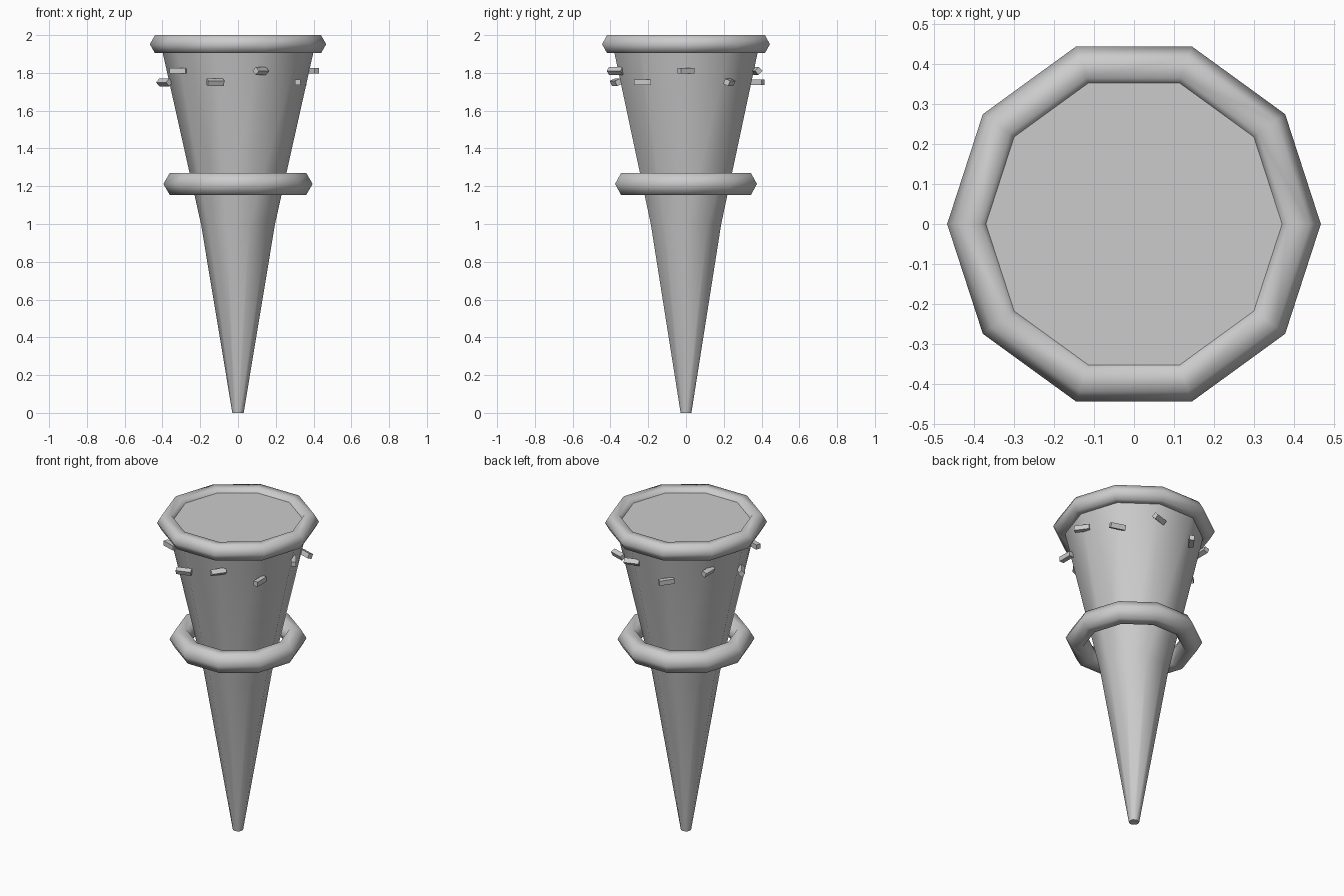
import bpy, bmesh, math
from mathutils import Matrix

cube = bpy.data.objects.get("Cube")
if cube:
    bpy.data.objects.remove(cube, do_unlink=True)

SIDES = 10
STEP = math.tau / SIDES

grey = bpy.data.materials.new("light_grey")
grey.use_nodes = True
colour = (0.6, 0.6, 0.6, 1)
grey.diffuse_color = colour
grey.node_tree.nodes["Principled BSDF"].inputs["Base Color"].default_value = colour


def finish(name, bm, smooth):
    """Turn a bmesh into an object; many-sided caps stay flat."""
    bmesh.ops.recalc_face_normals(bm, faces=bm.faces)
    for f in bm.faces:
        f.smooth = smooth and len(f.verts) == 4
        if not f.smooth:
            for e in f.edges:
                e.smooth = False
    mesh = bpy.data.meshes.new(name)
    bm.to_mesh(mesh)
    bm.free()
    mesh.materials.append(grey)
    obj = bpy.data.objects.new(name, mesh)
    bpy.context.collection.objects.link(obj)
    return obj


def lathe(name, profile, closed=False):
    """Revolve (radius, height) points around z, capping open ends."""
    bm = bmesh.new()
    loops = [[bm.verts.new((r * math.cos(i * STEP), r * math.sin(i * STEP), z))
              for i in range(SIDES)] for r, z in profile]
    pairs = list(zip(loops, loops[1:]))
    if closed:
        pairs.append((loops[-1], loops[0]))
    else:
        bm.faces.new(loops[0])
        bm.faces.new(loops[-1])
    for a, b in pairs:
        for i in range(SIDES):
            j = (i + 1) % SIDES
            bm.faces.new((a[i], a[j], b[j], b[i]))
    return finish(name, bm, True)


def ring(name, radius, thickness, z):
    """Ring with a hexagonal section, one corner pointing outward."""
    section = [(radius + thickness * math.cos(k * math.tau / 6),
                z + thickness * math.sin(k * math.tau / 6)) for k in range(6)]
    return lathe(name, section, closed=True)


# Tapered body, flaring out above its waist
lathe("cone_body", [(0.03, 0), (0.196, 1.0), (0.414, 1.975)])

# Rim around the top and loose collar around the middle
ring("top_rim", 0.412, 0.055, 1.952)
ring("middle_collar", 0.329, 0.066, 1.212)

# Small bars circling the upper body in two alternating rows
for i in range(SIDES):
    angle = i * STEP
    place = (Matrix.Translation((0.39 * math.cos(angle), 0.39 * math.sin(angle),
                                 1.75 if i % 2 else 1.811))
             @ Matrix.Rotation(angle + 2.2, 4, "Z")
             @ Matrix.Rotation(0.4 * (i % 3), 4, "X")
             @ Matrix.Diagonal((0.09, 0.03, 0.03, 1)))
    bm = bmesh.new()
    bmesh.ops.create_cube(bm, size=1, matrix=place)
    finish(f"sprinkle_{i + 1}", bm, False)
